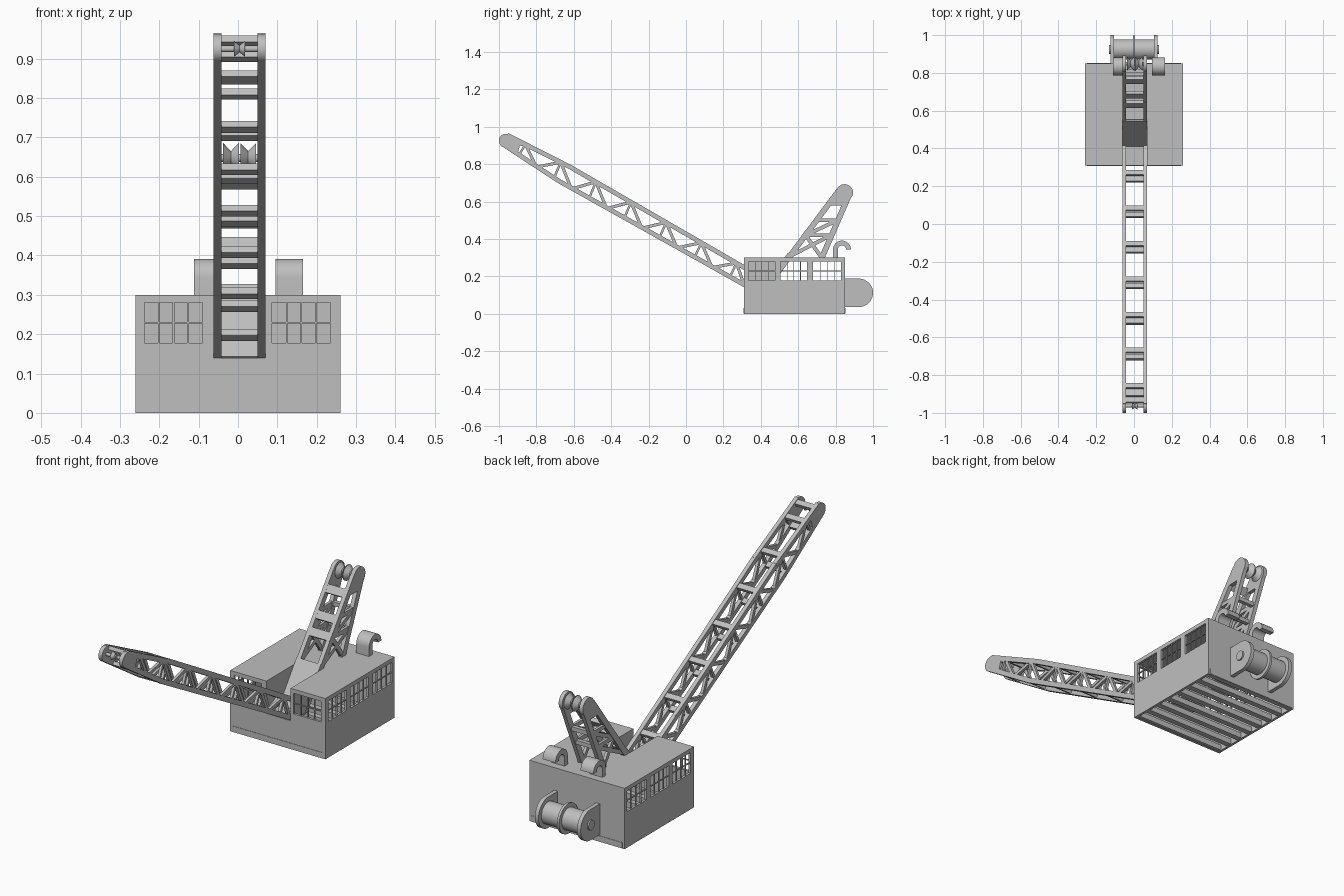
import bpy, bmesh, math
from mathutils import Matrix, Vector

if "Cube" in bpy.data.objects:
    bpy.data.objects.remove(bpy.data.objects["Cube"], do_unlink=True)

GREY = (0.52, 0.52, 0.52, 1)
mat = bpy.data.materials.new("plain grey")
mat.use_nodes = True
mat.diffuse_color = GREY
mat.node_tree.nodes["Principled BSDF"].inputs["Base Color"].default_value = GREY

CX, HALF = 0.004, 0.066          # centre and half width of boom and gantry
XL, XR = CX - HALF, CX + HALF
RAIL = 0.02
RAILS = ((XL, XL + RAIL), (XR - RAIL, XR))


def prism(bm, pts, x0, x1):
    """Extrude a (y, z) outline along x."""
    a = [bm.verts.new((x0, y, z)) for y, z in pts]
    b = [bm.verts.new((x1, y, z)) for y, z in pts]
    bm.faces.new(a)
    bm.faces.new(b[::-1])
    n = len(pts)
    for i in range(n):
        j = (i + 1) % n
        bm.faces.new((a[i], b[i], b[j], a[j]))


def box(bm, x0, x1, y0, y1, z0, z1):
    prism(bm, [(y0, z0), (y1, z0), (y1, z1), (y0, z1)], x0, x1)


def bar(bm, p, q, width, x0, x1):
    """Straight bar between two (y, z) points."""
    p, q = Vector(p), Vector(q)
    d = (q - p).normalized()
    n = Vector((-d.y, d.x)) * width / 2
    prism(bm, [p + n, q + n, q - n, p - n], x0, x1)


def arc(c, r, a0, a1, n=20):
    return [(c[0] + r * math.cos(math.radians(a0 + (a1 - a0) * i / n)),
             c[1] + r * math.sin(math.radians(a0 + (a1 - a0) * i / n)))
            for i in range(n + 1)]


def disc(bm, c, x0, x1, r0, r1=None):
    """Cylinder or cone along x."""
    m = Matrix.Translation(((x0 + x1) / 2, *c)) @ Matrix.Rotation(math.pi / 2, 4, 'Y')
    bmesh.ops.create_cone(bm, cap_ends=True, segments=28, radius1=r0,
                          radius2=r0 if r1 is None else r1, depth=x1 - x0, matrix=m)


def sheave(bm, c, x, half, r):
    """Pulley with a V groove."""
    disc(bm, c, x - half, x, r, r * 0.45)
    disc(bm, c, x, x + half, r * 0.45, r)


def finish(bm, name):
    bmesh.ops.recalc_face_normals(bm, faces=bm.faces)
    me = bpy.data.meshes.new(name)
    bm.to_mesh(me)
    bm.free()
    me.materials.append(mat)
    ob = bpy.data.objects.new(name, me)
    bpy.context.collection.objects.link(ob)
    bpy.ops.object.select_all(action='DESELECT')
    ob.select_set(True)
    bpy.context.view_layer.objects.active = ob
    bpy.ops.object.shade_smooth_by_angle(angle=math.radians(30))


# House
W, Y0, Y1, TOP, T = 0.26, 0.31, 0.85, 0.30, 0.012
SILL, HEAD, FLOOR = 0.178, 0.28, 0.14
SLOPE = ((0.415, FLOOR), (0.55, 0.325))


def window_wall(put, u0, u1, windows):
    """Wall from u0 to u1 with barred window openings; put places a box."""
    put(u0, u1, 0, SILL, 0)
    put(u0, u1, HEAD, TOP, 0)
    edges = [u0] + [e for w in windows for e in w] + [u1]
    for a, b in zip(edges[::2], edges[1::2]):
        put(a, b, SILL, HEAD, 0)
    mid = (SILL + HEAD) / 2
    for a, b in windows:
        put(a, b, mid - 0.002, mid + 0.002, 0.003)
        for i in range(1, 4):
            u = a + (b - a) * i / 4
            put(u - 0.002, u + 0.002, SILL, HEAD, 0.003)


bm = bmesh.new()
side_windows = [(0.335, 0.475), (0.505, 0.648), (0.68, 0.83)]
for s in (-1, 1):
    def put_side(a, b, z0, z1, inset):
        x0, x1 = sorted((s * (W - T + inset), s * (W - inset)))
        box(bm, x0, x1, a, b, z0, z1)
    window_wall(put_side, Y0, Y1, side_windows)


def put_front(a, b, z0, z1, inset):
    box(bm, a, b, Y0 + inset, Y0 + T - inset, z0, z1)


window_wall(put_front, -W, XL, [(-0.238, -0.09)])
window_wall(put_front, XR, W, [(0.087, 0.235)])
box(bm, XL, XR, Y0, Y0 + T, 0, FLOOR)
box(bm, -W, W, Y1 - T, Y1, 0, TOP)
finish(bm, "house_walls")

# Roof in three panels around the boom slot
bm = bmesh.new()
box(bm, -W, XL, Y0, Y1, TOP - T, TOP)
box(bm, XR, W, Y0, Y1, TOP - T, TOP)
box(bm, XL, XR, 0.53, Y1, TOP - T, TOP)
finish(bm, "roof")

# Boom slot: floor, sloped back plate and side cheeks
bm = bmesh.new()
box(bm, XL, XR, Y0, 0.43, FLOOR - T, FLOOR)
bar(bm, *SLOPE, 0.01, XL, XR)
cheek = [(Y0, FLOOR), (0.415, FLOOR), (0.53, TOP), (Y0, TOP)]
for x in (XL - 0.006, XR):
    prism(bm, cheek, x, x + 0.006)
finish(bm, "boom_slot")

# Slatted underside
bm = bmesh.new()
for i in range(8):
    y = Y0 + T + (Y1 - Y0 - 2 * T) * i / 7
    box(bm, -W + T, W - T, y - 0.014, y + 0.014, 0.002, 0.03)
finish(bm, "floor_slats")

# Curved roof vents
for name, x in (("right_vent", -0.112), ("left_vent", 0.095)):
    bm = bmesh.new()
    c = (0.834, 0.343)
    outline = [(0.786, TOP - 0.005)] + arc(c, 0.048, 180, 0) + arc(c, 0.022, 0, 180)
    prism(bm, outline + [(0.812, TOP - 0.005)], x, x + 0.07)
    finish(bm, name)

# Boom: chords, side lacing and rungs
UPPER = [(-0.955, 0.955), (-0.62, 0.785), (0.16, 0.335), (0.41, 0.19)]
LOWER = [(-0.97, 0.9), (-0.68, 0.71), (0.08, 0.285), (0.32, 0.15)]


def on_chord(chord, y):
    for (ya, za), (yb, zb) in zip(chord, chord[1:]):
        if y <= yb:
            break
    return (y, za + (zb - za) * (y - ya) / (yb - ya))


bm = bmesh.new()
nodes = [0.27 - 0.188 * i for i in range(7)]
for x0, x1 in RAILS:
    for chord in (UPPER, LOWER):
        for p, q in zip(chord, chord[1:]):
            bar(bm, p, q, 0.024, x0, x1)
    bar(bm, LOWER[-1], UPPER[-1], 0.024, x0, x1)
    for y in nodes:
        top = on_chord(UPPER, y)
        for dy in (-0.125, 0.055):
            bar(bm, top, on_chord(LOWER, min(y + dy, 0.31)), 0.016, x0 + 0.003, x1 - 0.003)
        bar(bm, top, on_chord(LOWER, y - 0.035), 0.012, x0 + 0.003, x1 - 0.003)
for y in nodes + [-0.935]:
    bar(bm, on_chord(UPPER, y - 0.012), on_chord(UPPER, y + 0.012), 0.018, XL, XR)
    low = max(y - 0.035, -0.9)
    bar(bm, on_chord(LOWER, low - 0.012), on_chord(LOWER, low + 0.012), 0.018, XL, XR)
finish(bm, "boom_lattice")

# Boom tip cheeks and sheave
bm = bmesh.new()
TIP = (-0.963, 0.925)
for x0, x1 in RAILS:
    disc(bm, TIP, x0, x1, 0.037)
    prism(bm, [TIP, (-0.945, 0.957), (-0.88, 0.925), (-0.9, 0.86), (-0.985, 0.895)], x0, x1)
disc(bm, TIP, XL, XR, 0.008)
sheave(bm, TIP, CX, 0.014, 0.02)
finish(bm, "boom_tip")

# Gantry: two trussed sides, cross members and top sheaves
bm = bmesh.new()
HEADPIN = (0.848, 0.648)
FRONT_LEG = ((0.427, 0.137), (0.815, 0.656))
REAR_LEG = ((0.722, 0.29), (0.872, 0.635))
BRACES = [((0.56, 0.31), (0.775, 0.42)), ((0.725, 0.30), (0.64, 0.42)),
          ((0.64, 0.42), (0.775, 0.42)), ((0.64, 0.42), (0.81, 0.5)),
          ((0.705, 0.5), (0.81, 0.5))]
for x0, x1 in RAILS:
    bar(bm, *FRONT_LEG, 0.03, x0, x1)
    bar(bm, *REAR_LEG, 0.03, x0, x1)
    for p, q in BRACES:
        bar(bm, p, q, 0.02, x0 + 0.003, x1 - 0.003)
    prism(bm, [(0.755, 0.58), (0.845, 0.58), (0.885, 0.63), (0.848, 0.65), (0.812, 0.675)], x0, x1)
    disc(bm, HEADPIN, x0, x1, 0.045)
for y, z in ((0.635, 0.425), (0.685, 0.49), (0.76, 0.59)):
    bar(bm, (y - 0.012, z - 0.016), (y + 0.012, z + 0.016), 0.02, XL, XR)
for y, z in ((0.775, 0.42), (0.81, 0.5)):
    box(bm, XL, XR, y - 0.01, y + 0.01, z - 0.01, z + 0.01)
disc(bm, HEADPIN, XL, XR, 0.01)
for x in (CX - 0.022, CX + 0.022):
    sheave(bm, HEADPIN, x, 0.02, 0.038)
finish(bm, "gantry")

# Rear winch: brackets, drum and axle bosses
bm = bmesh.new()
HUB = (0.924, 0.112)
bracket = [(Y1 - 0.005, 0.036)] + arc(HUB, 0.076, -90, 90) + [(Y1 - 0.005, 0.188)]
for x0, x1 in ((-0.125, -0.105), (0.105, 0.125)):
    prism(bm, bracket, x0, x1)
disc(bm, HUB, -0.006, 0.006, 0.074)
disc(bm, HUB, -0.106, 0.106, 0.054)
disc(bm, HUB, -0.132, 0.132, 0.024)
finish(bm, "rear_winch")
